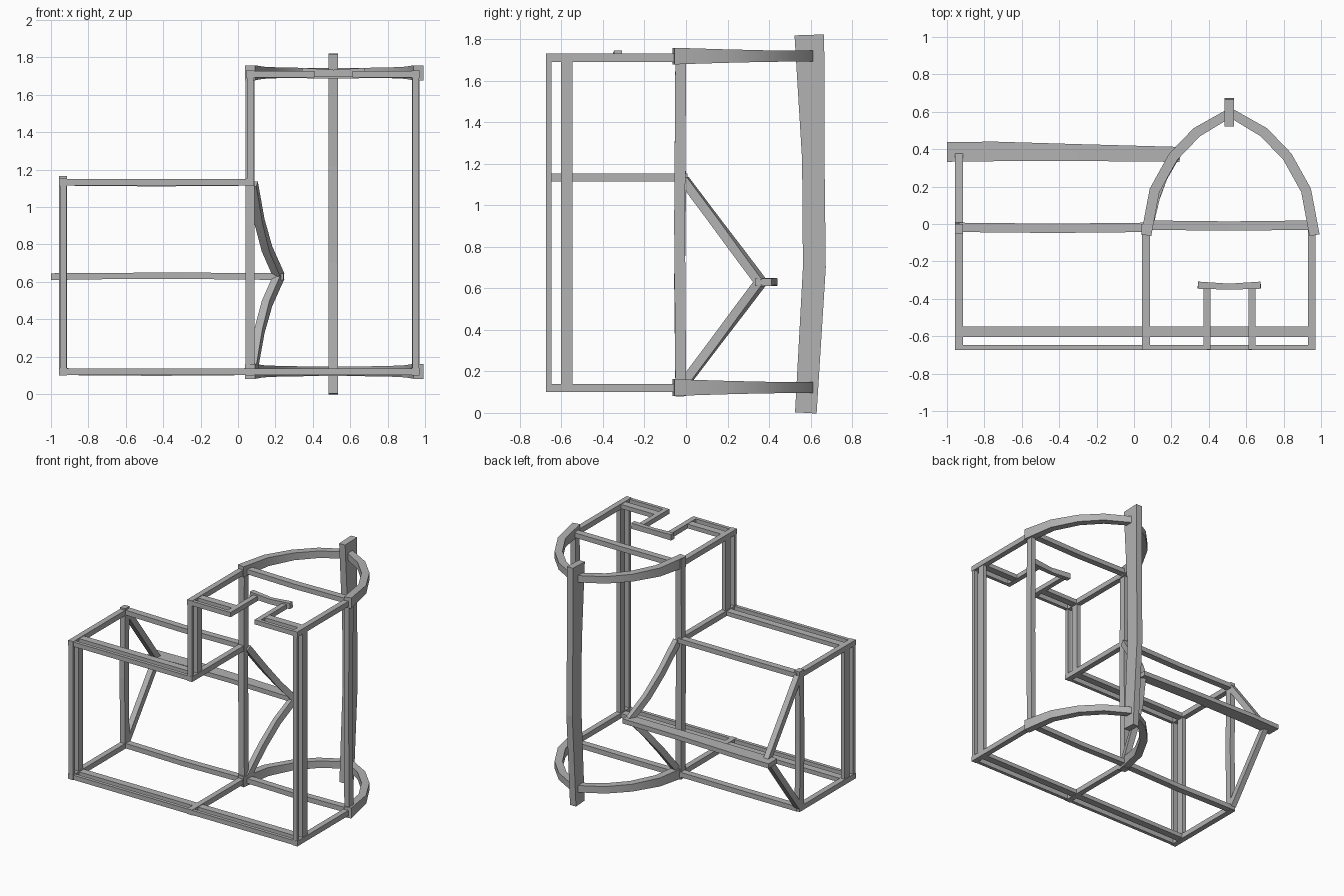
import bpy
import bmesh
from mathutils import Vector

cube = bpy.data.objects.get("Cube")
if cube:
    bpy.data.objects.remove(cube)

grey = bpy.data.materials.new("plain_grey")
grey.use_nodes = True
grey.diffuse_color = (0.45, 0.45, 0.45, 1)
grey.node_tree.nodes["Principled BSDF"].inputs["Base Color"].default_value = (0.45, 0.45, 0.45, 1)


def beam(name, path, sizes, up=(0, 0, 1), smooth=False):
    """Sweep a rectangle along a path; sizes is (side, up) once or per point."""
    pts = [Vector(p) for p in path]
    if not isinstance(sizes, list):
        sizes = [sizes] * len(pts)
    bm = bmesh.new()
    rings = []
    for i, p in enumerate(pts):
        before = (p - pts[i - 1]).normalized() if i else Vector()
        after = (pts[i + 1] - p).normalized() if i + 1 < len(pts) else Vector()
        tangent = (before + after).normalized()
        side = tangent.cross(Vector(up)).normalized()
        lift = side.cross(tangent)
        w, h = sizes[i]
        rings.append([bm.verts.new(p + side * w / 2 * a + lift * h / 2 * b)
                      for a, b in ((-1, -1), (1, -1), (1, 1), (-1, 1))])
    for a, b in zip(rings, rings[1:]):
        for k in range(4):
            n = (k + 1) % 4
            bm.faces.new((a[k], a[n], b[n], b[k]))
    bm.faces.new(rings[0][::-1])
    bm.faces.new(rings[-1])
    bmesh.ops.recalc_face_normals(bm, faces=bm.faces)
    mesh = bpy.data.meshes.new(name)
    bm.to_mesh(mesh)
    bm.free()
    mesh.materials.append(grey)
    obj = bpy.data.objects.new(name, mesh)
    bpy.context.collection.objects.link(obj)
    if smooth:
        bpy.ops.object.select_all(action='DESELECT')
        obj.select_set(True)
        bpy.context.view_layer.objects.active = obj
        bpy.ops.object.shade_smooth_by_angle()
    return obj


RIGHT, MID, LEFT = -0.935, 0.065, 0.95
FRONT, INNER, BACK = -0.66, -0.575, -0.025
LOW, SHELF, TOP = 0.12, 1.133, 1.71
DEEP = (0, 1, 0)

# Paired front posts
for name, x, z0, z1 in (("right", RIGHT, LOW, SHELF), ("middle", MID, SHELF, TOP),
                        ("left", LEFT, LOW, TOP)):
    beam(f"{name}_front_post", [(x, FRONT, z0), (x, FRONT, z1)], (0.036, 0.026), DEEP)
    beam(f"{name}_inner_post", [(x, INNER, z0), (x, INNER, z1)], (0.032, 0.056), DEEP)

# Back posts, slightly bowed
for name, x, z0, z1, w in (("right", RIGHT, 0.1, 1.165, 0.042), ("middle", MID, 0.08, 1.75, 0.048),
                           ("left", LEFT, 0.1, 1.73, 0.04)):
    beam(f"{name}_back_post",
         [(x, BACK, z0), (x, BACK - 0.006, (z0 + z1) / 2), (x, BACK, z1)], (w, 0.052), DEEP)

# Paired front rails, with a gap in the top for the notch
for name, x0, x1, z in (("bottom", RIGHT, LEFT, LOW), ("shelf", RIGHT, MID, SHELF),
                        ("top_right", MID, 0.39, TOP), ("top_left", 0.63, LEFT, TOP)):
    beam(f"{name}_front_rail", [(x0, FRONT, z), (x1, FRONT, z)], (0.026, 0.035))
    beam(f"{name}_inner_rail", [(x0, INNER, z), (x1, INNER, z)], (0.056, 0.032))

# Back rails
for name, x0, x1, z in (("low_right", RIGHT, MID, LOW), ("shelf", RIGHT, MID, SHELF),
                        ("low_left", MID, LEFT, LOW), ("top", MID, LEFT, TOP)):
    y = -0.018 if x0 == RIGHT else -0.006
    beam(f"{name}_back_rail",
         [(x0, y, z), ((x0 + x1) / 2, y - 0.005, z - 0.004), (x1, y, z)], (0.05, 0.037))

# Rails running front to back
for name, x, z in (("low_right", RIGHT, LOW), ("low_middle", MID, LOW), ("low_left", LEFT, LOW),
                   ("shelf_right", RIGHT, SHELF), ("shelf_middle", MID, SHELF),
                   ("top_middle", MID, TOP), ("top_left", LEFT, TOP)):
    beam(f"{name}_side_rail", [(x, -0.674, z), (x, -0.02, z)], (0.042, 0.04))

# Notch in the top front
for name, x in (("right", 0.39), ("left", 0.63)):
    beam(f"{name}_notch_rail", [(x, -0.672, TOP), (x, -0.33, TOP)], (0.038, 0.036))
beam("notch_crossbar", [(0.342, -0.327, 1.722), (0.51, -0.335, 1.715), (0.677, -0.327, 1.722)],
     [(0.038, 0.044), (0.032, 0.038), (0.038, 0.044)])

# Curved hoops at the back
half = [(0.45, -0.06), (0.405, 0.18), (0.305, 0.36), (0.18, 0.49)]
outline = [(-a, y) for a, y in half] + [(0, 0.595)] + [(a, y) for a, y in half[::-1]]
for name, z in (("low", 0.122), ("top", 1.718)):
    heights = [0.08, 0.065, 0.056, 0.053, 0.052]
    heights += heights[-2::-1]
    beam(f"{name}_hoop", [(0.515 + a, y, z) for a, y in outline],
         [(0.055, h) for h in heights], smooth=True)

# Tall bent pole
beam("tall_pole", [(0.51, 0.577, 0), (0.51, 0.618, 0.7), (0.51, 0.613, 1.22), (0.51, 0.594, 1.82)],
     [(0.05, 0.104), (0.05, 0.11), (0.05, 0.108), (0.05, 0.143)], DEEP)

# Projecting beam and its braces
beam("outer_beam", [(-1, 0.385, 0.628), (-0.75, 0.388, 0.631), (-0.3, 0.382, 0.633), (0.245, 0.372, 0.628)],
     [(0.105, 0.036), (0.105, 0.034), (0.09, 0.034), (0.08, 0.036)])
for name, z in (("lower", LOW + 0.02), ("upper", SHELF - 0.01)):
    end = 0.63
    beam(f"right_{name}_brace", [(RIGHT, -0.01, z), (RIGHT, 0.36, end)], (0.042, 0.045))
    curve = [(0.08, -0.01), (0.115, 0.14), (0.155, 0.25), (0.22, 0.36)]
    beam(f"middle_{name}_brace",
         [(x, y, z + (end - z) * (y + 0.01) / 0.37) for x, y in curve], (0.045, 0.045), smooth=True)
